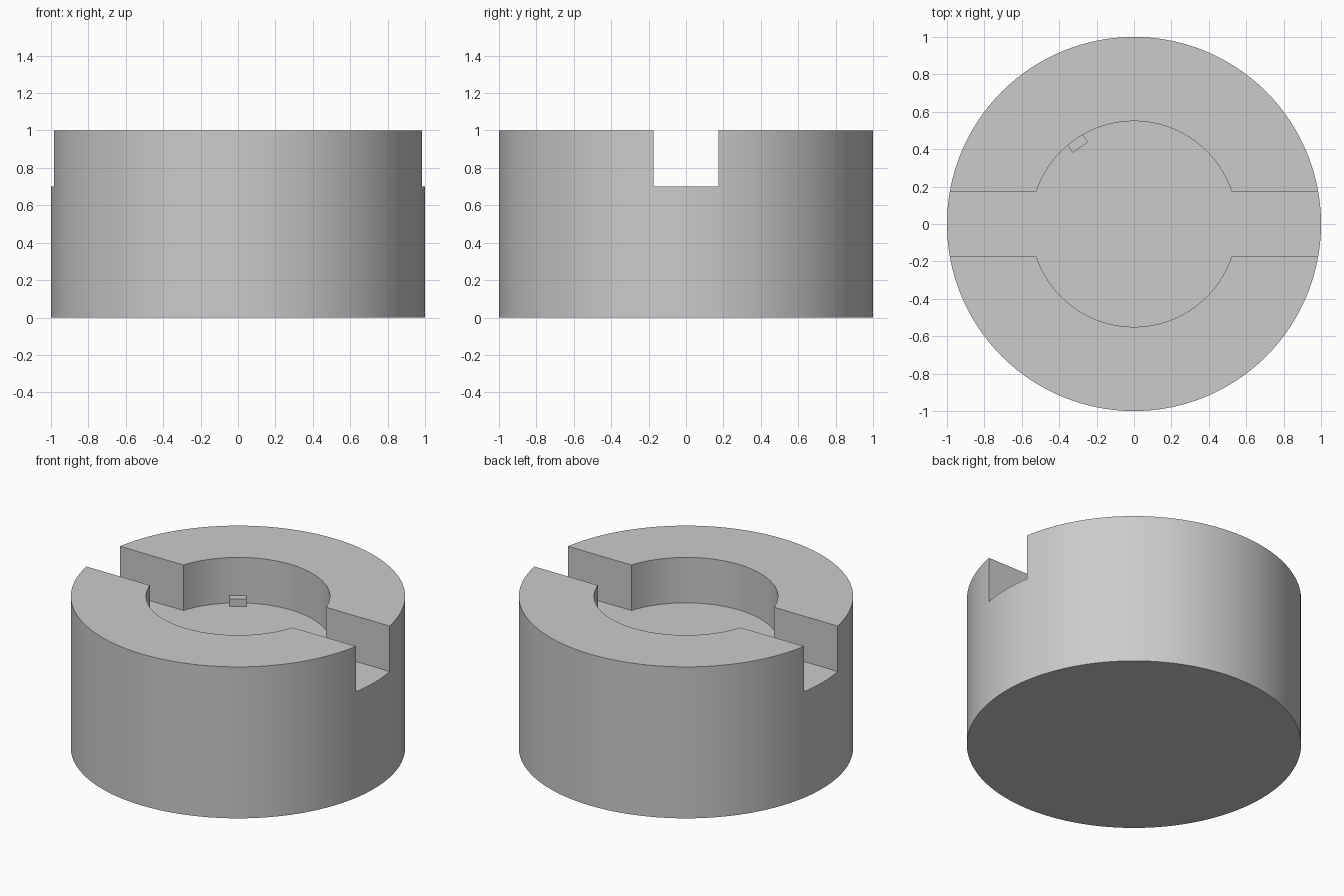
import bpy
import bmesh
from math import asin, cos, sin, pi, radians
from mathutils import Matrix

if "Cube" in bpy.data.objects:
    bpy.data.objects.remove(bpy.data.objects["Cube"])

RADIUS, HEIGHT = 1.0, 1.0
FLOOR = 0.7          # level of the slot and recess floor
BORE = 0.55          # recess radius
SLOT = 0.175         # half width of the slot

grey = bpy.data.materials.new("plain grey")
grey.use_nodes = True
colour = (0.6, 0.6, 0.6, 1)
grey.diffuse_color = colour
grey.node_tree.nodes["Principled BSDF"].inputs["Base Color"].default_value = colour


def make_object(name, bm):
    bmesh.ops.recalc_face_normals(bm, faces=bm.faces)
    mesh = bpy.data.meshes.new(name)
    bm.to_mesh(mesh)
    bm.free()
    mesh.materials.append(grey)
    obj = bpy.data.objects.new(name, mesh)
    bpy.context.collection.objects.link(obj)
    return obj


def prism(name, outline, bottom, top):
    bm = bmesh.new()
    face = bm.faces.new([bm.verts.new((x, y, bottom)) for x, y in outline])
    raised = bmesh.ops.extrude_face_region(bm, geom=[face])["geom"]
    verts = [v for v in raised if isinstance(v, bmesh.types.BMVert)]
    bmesh.ops.translate(bm, verts=verts, vec=(0, 0, top - bottom))
    return make_object(name, bm)


def arc(radius, start, end, steps):
    angles = [start + (end - start) * i / steps for i in range(steps + 1)]
    return [(radius * cos(a), radius * sin(a)) for a in angles]


# Round body
body = prism("slotted_body", arc(RADIUS, 0, 2 * pi, 128)[:-1], 0, HEIGHT)

# Cutter: round recess joined to a slot running right across
corner = asin(SLOT / BORE)
half = arc(BORE, corner, pi - corner, 48) + [(-1.2, SLOT)]
outline = half + [(-1.2, -SLOT)] + [(-x, -y) for x, y in half[:-1]] + [(1.2, -SLOT), (1.2, SLOT)]
cutter = prism("recess_cutter", outline, FLOOR, HEIGHT + 0.2)
cutter.hide_render = True

cut = body.modifiers.new("recess", "BOOLEAN")
cut.operation = "DIFFERENCE"
cut.solver = "EXACT"
cut.object = cutter
bpy.ops.object.select_all(action="DESELECT")
bpy.context.view_layer.objects.active = body
body.select_set(True)
bpy.ops.object.modifier_apply(modifier=cut.name)
bpy.data.objects.remove(cutter)
bpy.ops.object.shade_smooth_by_angle(angle=radians(30))

# Small key block on the recess floor, against the wall
bm = bmesh.new()
place = (Matrix.Rotation(radians(125), 4, "Z")
         @ Matrix.Translation((0.53, 0, FLOOR + 0.024))
         @ Matrix.Diagonal((0.06, 0.1, 0.048, 1)))
bmesh.ops.create_cube(bm, size=1, matrix=place)
make_object("key_block", bm)
